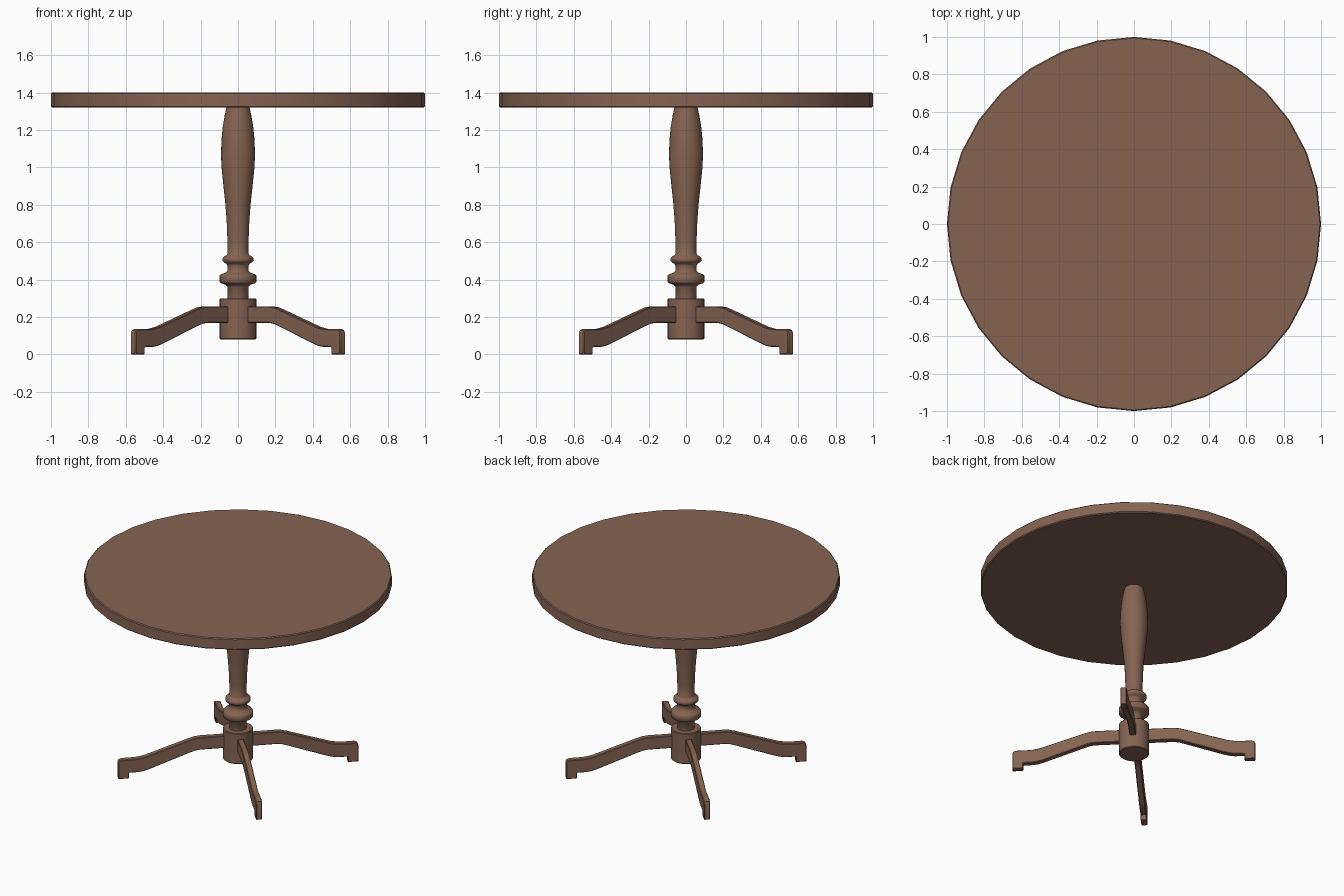
import bpy, bmesh, math
from mathutils import Matrix, Vector

if "Cube" in bpy.data.objects:
    bpy.data.objects.remove(bpy.data.objects["Cube"])

wood = bpy.data.materials.new("brown wood")
wood.diffuse_color = (0.235, 0.127, 0.086, 1)
wood.use_nodes = True
wood.node_tree.nodes["Principled BSDF"].inputs["Base Color"].default_value = wood.diffuse_color


def finish(name, bm, angle):
    bmesh.ops.recalc_face_normals(bm, faces=bm.faces)
    me = bpy.data.meshes.new(name)
    bm.to_mesh(me)
    bm.free()
    me.materials.append(wood)
    ob = bpy.data.objects.new(name, me)
    bpy.context.collection.objects.link(ob)
    bpy.ops.object.select_all(action='DESELECT')
    ob.select_set(True)
    bpy.context.view_layer.objects.active = ob
    bpy.ops.object.shade_smooth_by_angle(angle=math.radians(angle))
    return ob


def lathe(name, profile, sides, angle=40):
    """Turn a (radius, height) profile around z and cap both ends."""
    bm = bmesh.new()
    rings = []
    for r, z in profile:
        rings.append([bm.verts.new((r * math.cos(2 * math.pi * i / sides),
                                    r * math.sin(2 * math.pi * i / sides), z))
                      for i in range(sides)])
    for a, b in zip(rings, rings[1:]):
        for i in range(sides):
            j = (i + 1) % sides
            bm.faces.new((a[i], a[j], b[j], b[i]))
    bm.faces.new(rings[0][::-1])
    bm.faces.new(rings[-1])
    return finish(name, bm, angle)


# Round top with slightly eased edges
lathe("table_top", [(0.994, 1.32), (1, 1.326), (1, 1.394), (0.994, 1.4)], 32)

# Turned column: two rings below a swelling shaft
lathe("column", [
    (0.056, 0.28), (0.056, 0.362), (0.066, 0.372), (0.092, 0.38),
    (0.098, 0.386), (0.098, 0.42), (0.092, 0.428), (0.066, 0.436),
    (0.057, 0.445), (0.057, 0.475), (0.062, 0.485), (0.075, 0.491),
    (0.082, 0.5), (0.082, 0.514), (0.075, 0.523), (0.062, 0.529),
    (0.055, 0.54), (0.057, 0.62), (0.061, 0.72), (0.069, 0.82),
    (0.08, 0.92), (0.088, 1.0), (0.091, 1.07), (0.088, 1.15),
    (0.081, 1.22), (0.071, 1.28), (0.06, 1.325)], 32, 50)

# Hub that carries the legs
lathe("hub", [(0.093, 0.08), (0.098, 0.085), (0.098, 0.295), (0.093, 0.30)], 32)

# Legs: side outline (distance, height) extruded across the leg
OUTLINE = [
    (0.05, 0.168), (0.25, 0.168), (0.285, 0.164), (0.32, 0.153),
    (0.59, 0.055), (0.63, 0.044), (0.66, 0.04), (0.722, 0.04),
    (0.722, 0.0), (0.793, 0.0),
    (0.793, 0.113), (0.786, 0.128), (0.77, 0.135), (0.70, 0.135),
    (0.66, 0.137), (0.61, 0.147), (0.325, 0.242), (0.29, 0.252),
    (0.25, 0.256), (0.05, 0.256)]
HALF = 0.02

for k in range(4):
    bm = bmesh.new()
    face = bm.faces.new([bm.verts.new((r, -HALF, z)) for r, z in OUTLINE])
    ext = bmesh.ops.extrude_face_region(bm, geom=[face])
    moved = [v for v in ext["geom"] if isinstance(v, bmesh.types.BMVert)]
    bmesh.ops.translate(bm, verts=moved, vec=Vector((0, 2 * HALF, 0)))
    bmesh.ops.rotate(bm, verts=bm.verts, cent=(0, 0, 0),
                     matrix=Matrix.Rotation(math.radians(45 + 90 * k), 3, 'Z'))
    leg = finish(f"leg_{k + 1}", bm, 35)
    bevel = leg.modifiers.new("eased_edges", 'BEVEL')
    bevel.width = 0.004
    bevel.segments = 1
    bevel.limit_method = 'ANGLE'
    bevel.angle_limit = math.radians(50)
